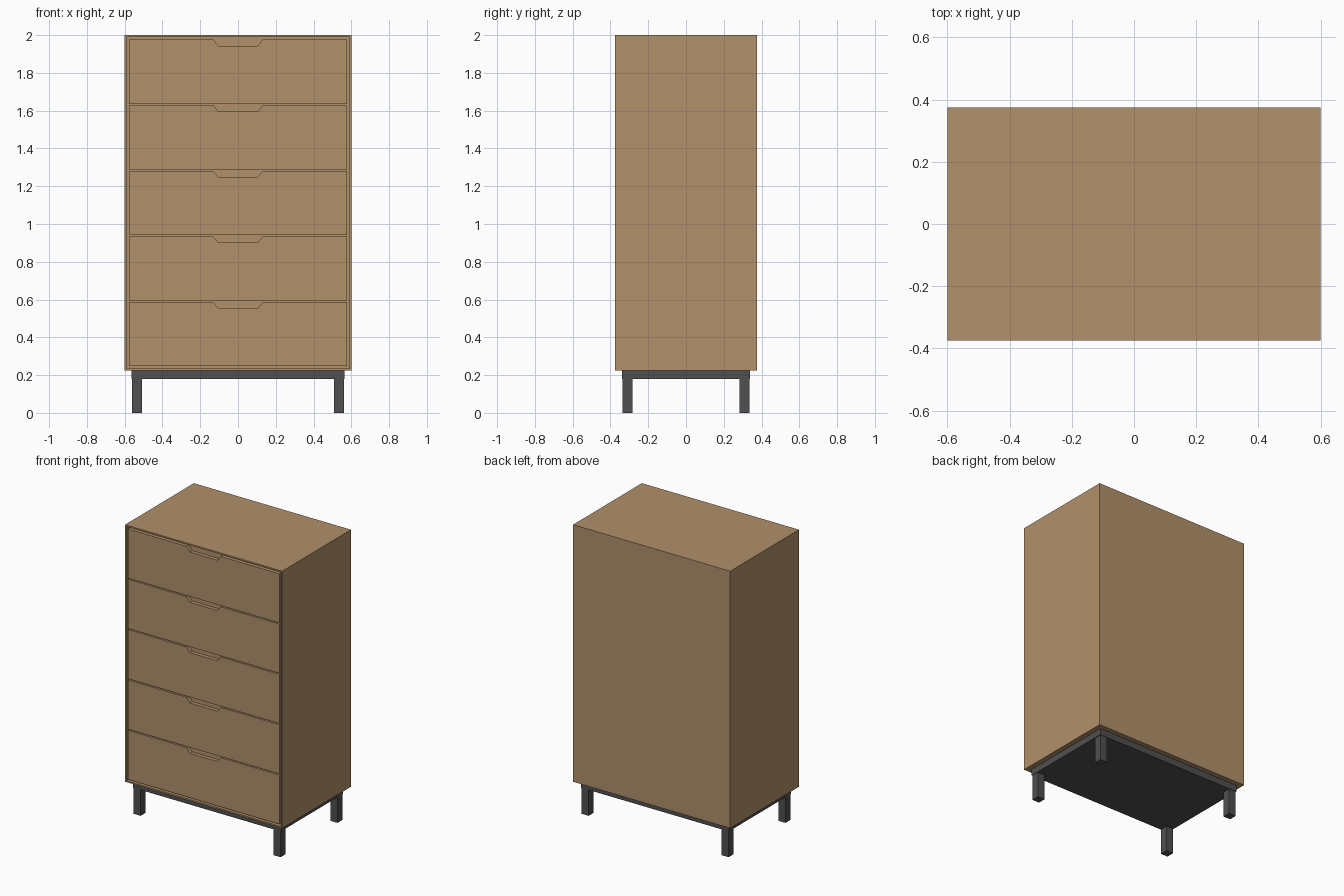
import bpy, bmesh

if "Cube" in bpy.data.objects:
    bpy.data.objects.remove(bpy.data.objects["Cube"])


def material(name, rgb):
    mat = bpy.data.materials.new(name)
    mat.diffuse_color = (*rgb, 1)
    mat.use_nodes = True
    mat.node_tree.nodes["Principled BSDF"].inputs["Base Color"].default_value = mat.diffuse_color
    return mat


wood = material("wood", (0.44, 0.28, 0.145))
metal = material("dark_metal", (0.08, 0.08, 0.08))


def finish(bm, name, mat):
    bmesh.ops.recalc_face_normals(bm, faces=bm.faces)
    mesh = bpy.data.meshes.new(name)
    bm.to_mesh(mesh)
    bm.free()
    mesh.materials.append(mat)
    obj = bpy.data.objects.new(name, mesh)
    bpy.context.collection.objects.link(obj)
    return obj


def box_mesh(lo, hi):
    bm = bmesh.new()
    bmesh.ops.create_cube(bm, size=1)
    for v in bm.verts:
        v.co = [lo[i] + (v.co[i] + 0.5) * (hi[i] - lo[i]) for i in range(3)]
    return bm


FRONT, BACK = -0.375, 0.375
RECESS, THICK, WALL, GAP = 0.03, 0.026, 0.014, 0.008

# Cabinet body: box with the front face inset and pushed back
bm = box_mesh((-0.6, FRONT, 0.225), (0.6, BACK, 2.0))
bm.normal_update()
face = min(bm.faces, key=lambda f: f.calc_center_median().y)
bmesh.ops.inset_region(bm, faces=[face], thickness=WALL)
ext = bmesh.ops.extrude_discrete_faces(bm, faces=[face])
for v in ext["faces"][0].verts:
    v.co.y += RECESS
finish(bm, "cabinet_body", wood)

# Drawer fronts: flat panels with a tapered finger notch in the top edge
bottom, top, count = 0.247, 1.976, 5
height = (top - bottom - GAP * (count - 1)) / count
half = 0.6 - WALL - GAP
for i in range(count):
    z0 = bottom + i * (height + GAP)
    z1 = z0 + height
    right = [(half, z0), (half, z1), (0.13, z1), (0.105, z1 - 0.033)]
    profile = right + [(-x, z) for x, z in reversed(right)]
    bm = bmesh.new()
    panel = bm.faces.new([bm.verts.new((x, FRONT, z)) for x, z in profile])
    ext = bmesh.ops.extrude_face_region(bm, geom=[panel])
    for g in ext["geom"]:
        if isinstance(g, bmesh.types.BMVert):
            g.co.y += THICK
    finish(bm, f"drawer_front_{i + 1}", wood)

# Base plate under the cabinet
finish(box_mesh((-0.565, -0.34, 0.18), (0.565, 0.34, 0.225)), "base_plate", metal)

# Square corner legs
for sx, side in ((-1, "left"), (1, "right")):
    for sy, end in ((-1, "front"), (1, "back")):
        x, y, h = sx * 0.534, sy * 0.31, 0.027
        finish(box_mesh((x - h, y - h, 0), (x + h, y + h, 0.18)), f"{end}_{side}_leg", metal)
